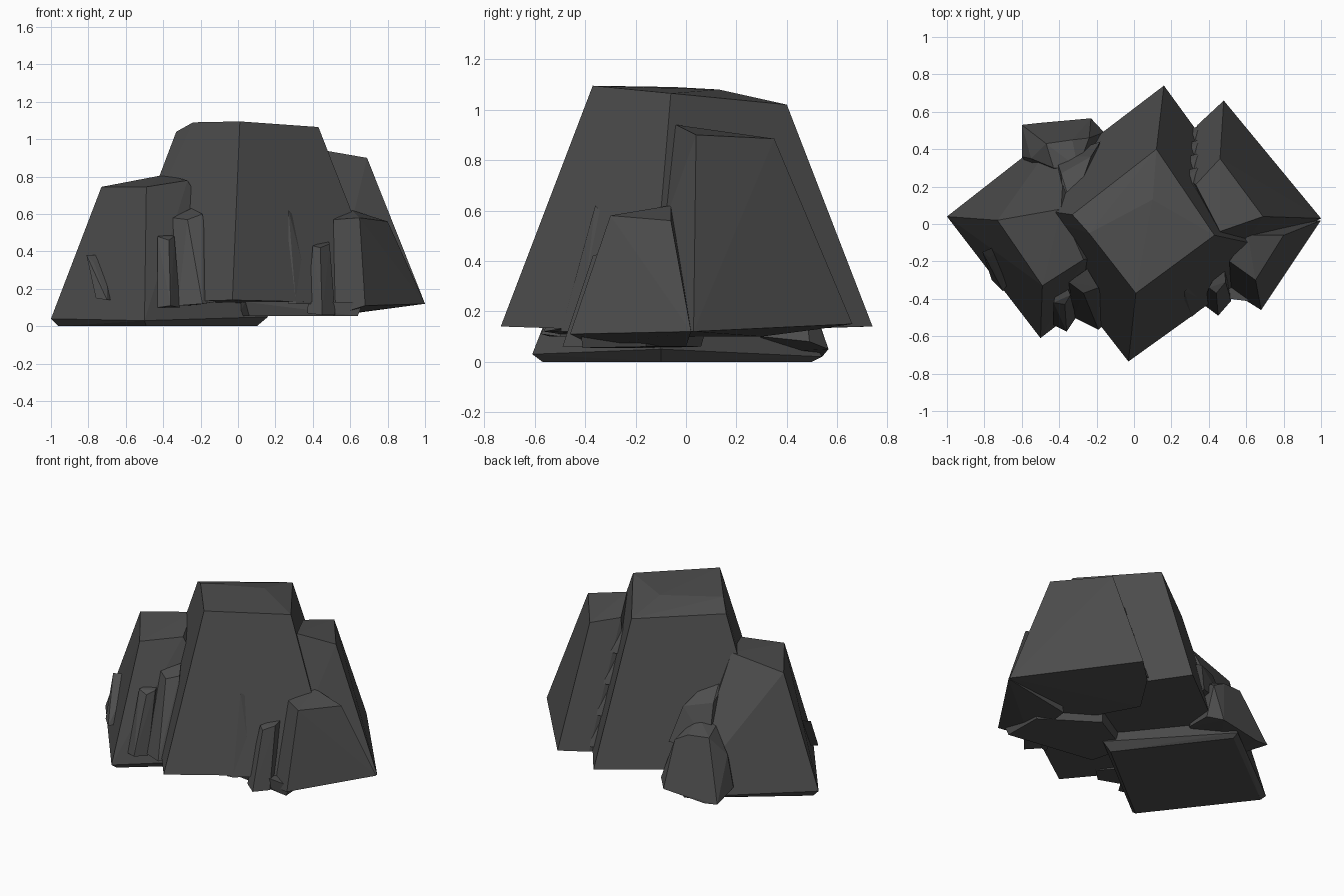
import bpy, bmesh, math

rock = bpy.data.materials.new("dark grey rock")
rock.diffuse_color = (0.075, 0.075, 0.075, 1)


def block(name, base, top):
    """Faceted boulder: convex hull of a base outline and a top outline."""
    bm = bmesh.new()
    for p in base + top:
        bm.verts.new(p)
    bmesh.ops.convex_hull(bm, input=bm.verts[:])
    bmesh.ops.delete(bm, geom=[v for v in bm.verts if not v.link_faces], context='VERTS')
    bmesh.ops.dissolve_limit(bm, angle_limit=math.radians(1), verts=bm.verts[:], edges=bm.edges[:])
    bmesh.ops.recalc_face_normals(bm, faces=bm.faces[:])
    me = bpy.data.meshes.new(name)
    bm.to_mesh(me)
    bm.free()
    me.materials.append(rock)
    bpy.context.collection.objects.link(bpy.data.objects.new(name, me))


# Tall central block
block("central_block",
      [(-.03, -.735, .14), (.80, -.14, .12), (.16, .74, .14), (-.68, .10, .12)],
      [(.01, -.37, 1.095), (.43, -.06, 1.065), (.12, .40, 1.02), (-.33, .05, 1.04),
       (-.24, -.05, 1.09), (.10, .13, 1.08)])

# Left block, reaching the ground
block("left_block",
      [(-1, .04, .04), (-.96, .04, 0), (-.5, -.61, .03), (-.49, -.57, 0),
       (.10, -.10, 0), (.16, -.1, .05), (-.36, .54, .02), (-.36, .50, 0)],
      [(-.73, .02, .745), (-.49, -.33, .745), (-.27, -.19, .78), (-.39, .08, .81)])

# Right block with a lower front step
block("right_block",
      [(1, .03, .12), (.48, .66, .15), (.34, .53, .13), (.2, .3, .1), (.5, -.25, .1)],
      [(.69, .04, .90), (.46, .35, .885), (.33, .21, .90), (.57, -.01, .89), (.46, -.04, .94)])
block("right_front_step",
      [(.52, -.36, .06), (.68, -.46, .11), (1, .02, .12), (.55, 0, .06)],
      [(.51, -.20, .57), (.65, -.30, .58), (.80, -.06, .56), (.61, -.06, .62)])

# Slab underneath, set back from the edges
block("under_slab",
      [(.06, -.32, .055), (.64, -.41, .055), (.63, -.16, .06), (.30, .06, .06), (0, -.1, .055)],
      [(.04, -.34, .13), (.67, -.42, .13), (.65, -.15, .13), (.31, .08, .13), (0, -.1, .13)])

# Front left shards
block("front_left_shard_a",
      [(-.43, -.54, .10), (-.36, -.575, .11), (-.31, -.50, .10), (-.38, -.3, .10)],
      [(-.43, -.42, .48), (-.37, -.43, .46), (-.34, -.38, .48), (-.39, -.25, .50)])
block("front_left_shard_b",
      [(-.32, -.50, .11), (-.19, -.565, .12), (-.12, -.50, .13), (-.25, -.3, .11)],
      [(-.35, -.31, .58), (-.27, -.37, .57), (-.19, -.34, .60), (-.25, -.24, .63)])
block("left_wedge",
      [(-.76, -.30, .15), (-.70, -.36, .14), (-.6, -.2, .14)],
      [(-.81, -.15, .38), (-.77, -.18, .34), (-.7, -.1, .38)])

# Front right shards
block("front_right_shard_a",
      [(.37, -.43, .07), (.45, -.49, .06), (.52, -.41, .06), (.48, -.2, .07)],
      [(.40, -.34, .43), (.44, -.37, .42), (.49, -.31, .44), (.48, -.2, .46)])
block("front_right_shard_b",
      [(.27, -.50, .12), (.31, -.495, .12), (.40, -.42, .12), (.36, -.3, .12)],
      [(.27, -.36, .62), (.29, -.34, .6), (.33, -.3, .55)])

# Back left boulder and the ledge above it
block("back_left_boulder",
      [(-.60, .53, .03), (-.51, .54, .02), (-.23, .565, .05), (-.16, .49, .08),
       (-.18, .3, .1), (-.5, .2, .03), (-.60, .36, .08)],
      [(-.47, .43, .40), (-.33, .45, .39), (-.24, .46, .34), (-.30, .3, .45),
       (-.55, .35, .28), (-.43, .30, .42)])
block("back_left_ledge",
      [(-.42, .36, .3), (-.18, .44, .3), (-.3, .1, .3)],
      [(-.39, .27, .55), (-.23, .36, .52), (-.33, .08, .70), (-.38, .14, .62)])

# Stepped ledges in the back cleft between central and right blocks
for i in range(4):
    x, y, z = .32 - .010 * i, .50 - .075 * i, .16 + .18 * i
    block(f"cleft_ledge_{i + 1}",
          [(x - .06, y, z), (x + .06, y + .03, z), (x + .05, y - .2, z), (x - .05, y - .2, z)],
          [(x - .05, y - .05, z + .13), (x + .05, y - .06, z + .12),
           (x + .04, y - .2, z + .16), (x - .04, y - .2, z + .16)])
